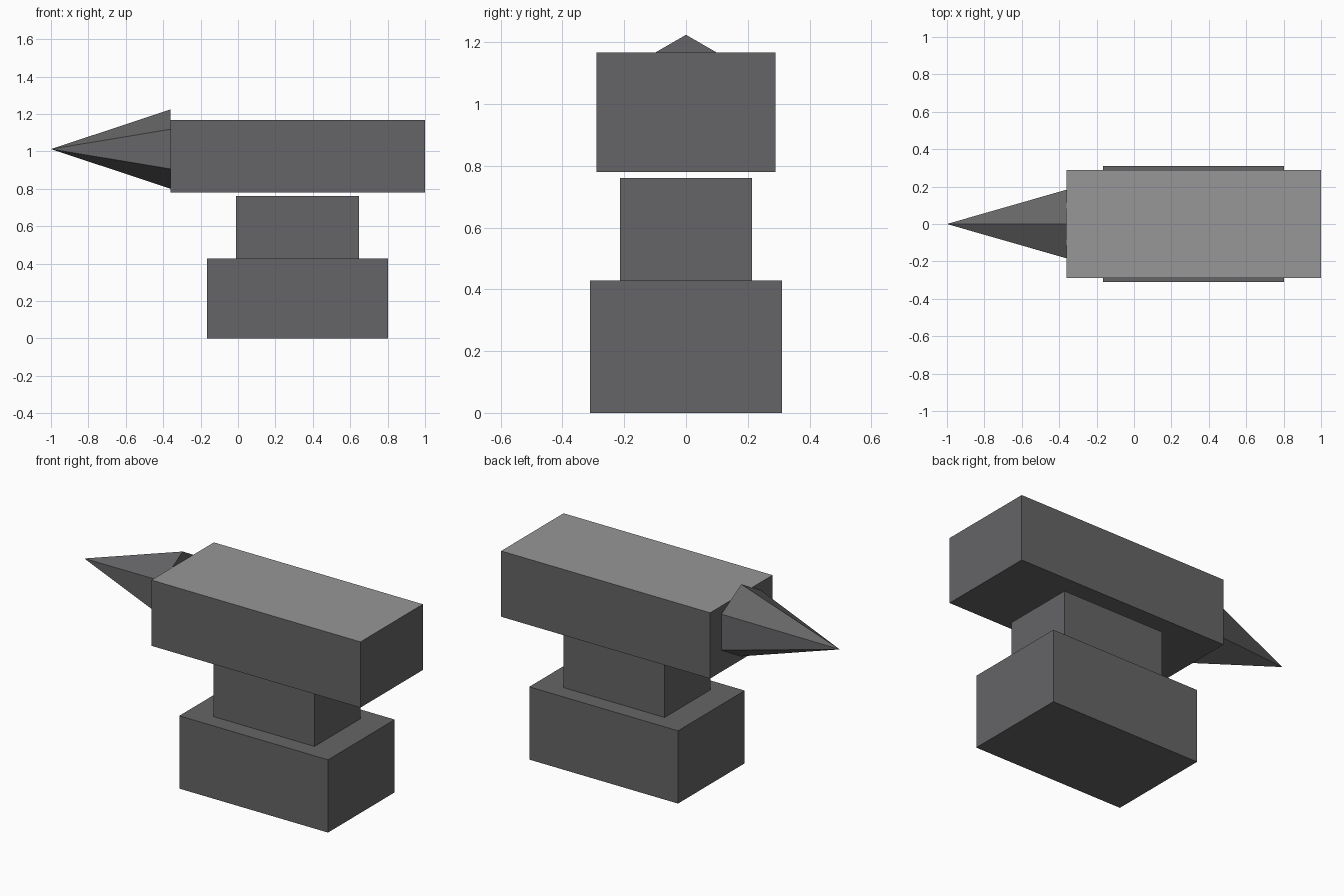
import bpy, bmesh
from math import sin, cos, tau
from mathutils import Vector

default = bpy.data.objects.get("Cube")
if default:
    bpy.data.objects.remove(default, do_unlink=True)


def make_material(name, color):
    mat = bpy.data.materials.new(name)
    mat.use_nodes = True
    mat.diffuse_color = color
    mat.node_tree.nodes["Principled BSDF"].inputs["Base Color"].default_value = color
    return mat


dark_iron = make_material("dark iron", (0.13, 0.13, 0.135, 1))
worn_steel = make_material("worn steel", (0.31, 0.31, 0.315, 1))


def add_object(name, bm, *materials):
    bmesh.ops.recalc_face_normals(bm, faces=bm.faces)
    mesh = bpy.data.meshes.new(name)
    bm.to_mesh(mesh)
    bm.free()
    for mat in materials:
        mesh.materials.append(mat)
    obj = bpy.data.objects.new(name, mesh)
    bpy.context.collection.objects.link(obj)
    return obj


def add_block(name, low, high, *materials):
    low, high = Vector(low), Vector(high)
    bm = bmesh.new()
    bmesh.ops.create_cube(bm, size=1)
    bmesh.ops.scale(bm, vec=high - low, verts=bm.verts)
    bmesh.ops.translate(bm, vec=(low + high) / 2, verts=bm.verts)
    return add_object(name, bm, *materials)


# Foot and waist
add_block("base", (-0.165, -0.31, 0), (0.803, 0.31, 0.428), dark_iron)
add_block("waist", (-0.01, -0.213, 0.428), (0.647, 0.213, 0.76), dark_iron)

# Body with a lighter working face on top
body = add_block("body", (-0.36, -0.29, 0.78), (1, 0.29, 1.167), dark_iron, worn_steel)
for face in body.data.polygons:
    face.material_index = int(face.normal.z > 0.9)

# Six-sided horn, pointing to the right end
SIDES, RADIUS, AXIS_Z = 6, 0.212, 1.012
bm = bmesh.new()
ring = [bm.verts.new((-0.36, RADIUS * sin(tau * i / SIDES), AXIS_Z + RADIUS * cos(tau * i / SIDES)))
        for i in range(SIDES)]
tip = bm.verts.new((-1, 0, AXIS_Z))
bm.faces.new(ring)
for i in range(SIDES):
    bm.faces.new((ring[i], ring[(i + 1) % SIDES], tip))
add_object("horn", bm, dark_iron)
